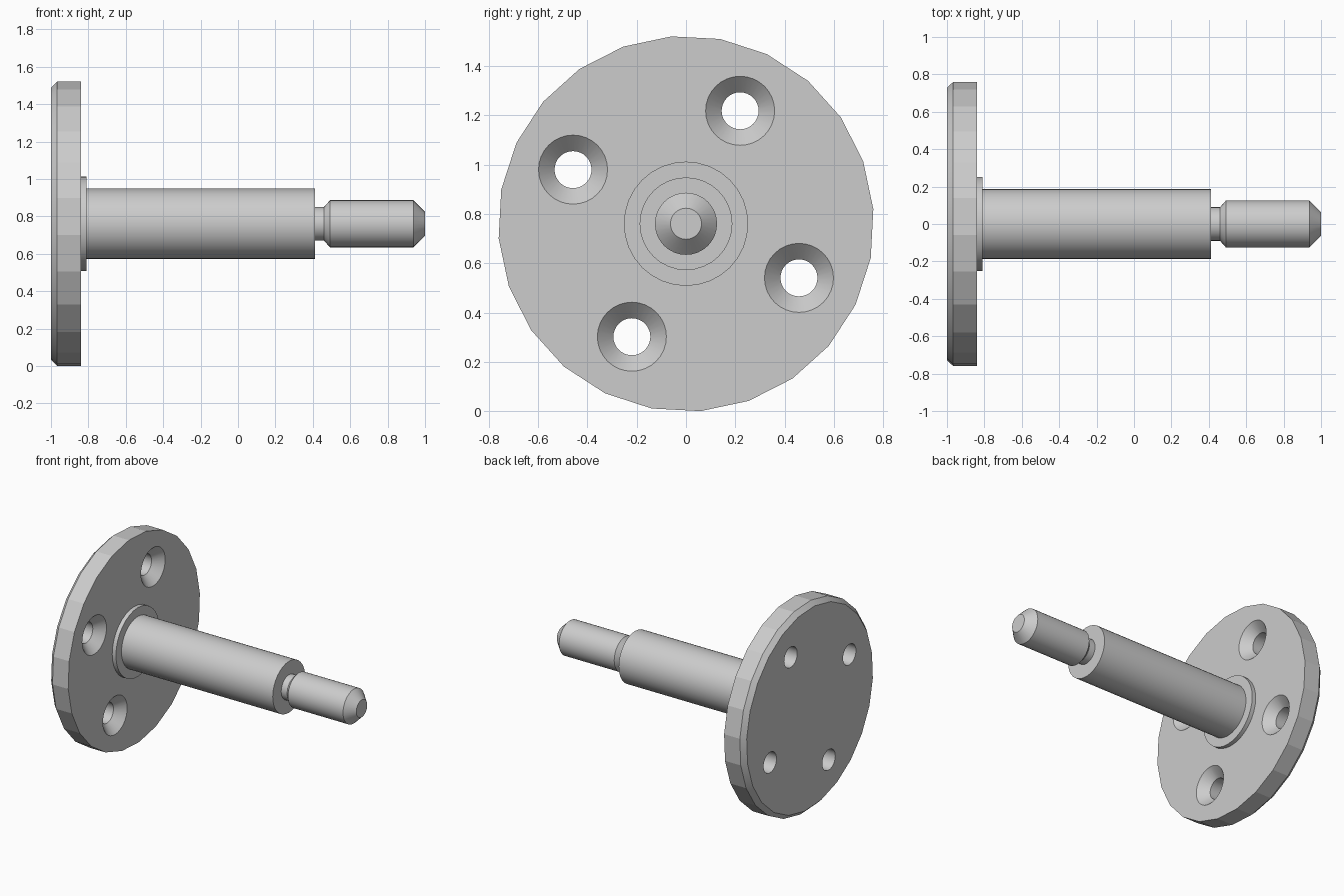
import bpy, bmesh, math

if "Cube" in bpy.data.objects:
    bpy.data.objects.remove(bpy.data.objects["Cube"])

CZ = 0.76            # height of the turning axis
steel = bpy.data.materials.new("light grey steel")
steel.diffuse_color = (0.604, 0.604, 0.604, 1)
steel.use_nodes = True
steel.node_tree.nodes["Principled BSDF"].inputs["Base Color"].default_value = steel.diffuse_color


def lathe(bm, profile, sides, cy=0.0, cz=CZ, turn=0.0, start=False, end=False):
    """Revolve (x, radius) points about an axis parallel to x."""
    rings = []
    for x, r in profile:
        angles = [turn + 2 * math.pi * k / sides for k in range(sides)]
        rings.append([bm.verts.new((x, cy + r * math.cos(a), cz + r * math.sin(a)))
                      for a in angles])
    for a, b in zip(rings, rings[1:]):
        for k in range(sides):
            n = (k + 1) % sides
            bm.faces.new((a[k], a[n], b[n], b[k]))
    if start:
        bm.faces.new(rings[0][::-1])
    if end:
        bm.faces.new(rings[-1])


def make_object(name, bm):
    mesh = bpy.data.meshes.new(name)
    bm.to_mesh(mesh)
    bm.free()
    mesh.materials.append(steel)
    obj = bpy.data.objects.new(name, mesh)
    bpy.context.collection.objects.link(obj)
    return obj


def activate(obj):
    bpy.ops.object.select_all(action='DESELECT')
    obj.select_set(True)
    bpy.context.view_layer.objects.active = obj


def smooth(obj, degrees):
    activate(obj)
    bpy.ops.object.shade_smooth_by_angle(angle=math.radians(degrees))


def turned_part(name, profile, sides=32, **options):
    bm = bmesh.new()
    lathe(bm, profile, sides, **options)
    return make_object(name, bm)


# Round mounting flange with a chamfered back rim
flange = turned_part("mounting_flange", [(-1, 0.73), (-0.967, 0.762), (-0.84, 0.762)],
                     24, turn=math.radians(4.5), start=True, end=True)

# Four countersunk screw holes
bm = bmesh.new()
for k in range(4):
    a = math.radians(64.4 + 90 * k)
    lathe(bm, [(-1.05, 0.075), (-0.905, 0.075), (-0.82, 0.16)], 32,
          cy=0.508 * math.cos(a), cz=CZ + 0.508 * math.sin(a), start=True, end=True)
cutter = make_object("screw_hole_cutter", bm)
cutter.hide_render = True
cut = flange.modifiers.new("screw holes", 'BOOLEAN')
cut.operation = 'DIFFERENCE'
cut.solver = 'EXACT'
cut.object = cutter
activate(flange)
bpy.ops.object.modifier_apply(modifier=cut.name)
bpy.data.objects.remove(cutter)
smooth(flange, 13)

# Low collar at the shaft root
collar = turned_part("collar", [(-0.84, 0.252), (-0.81, 0.252), (-0.81, 0.188)])
smooth(collar, 30)

# Main shaft with its end shoulder
shaft = turned_part("shaft", [(-0.81, 0.188), (0.412, 0.188), (0.412, 0.09)])
smooth(shaft, 30)

# Undercut neck and chamfered end stud
stud = turned_part("end_stud", [(0.412, 0.09), (0.46, 0.09), (0.492, 0.126),
                                (0.937, 0.126), (1.0, 0.063)], end=True)
smooth(stud, 30)
